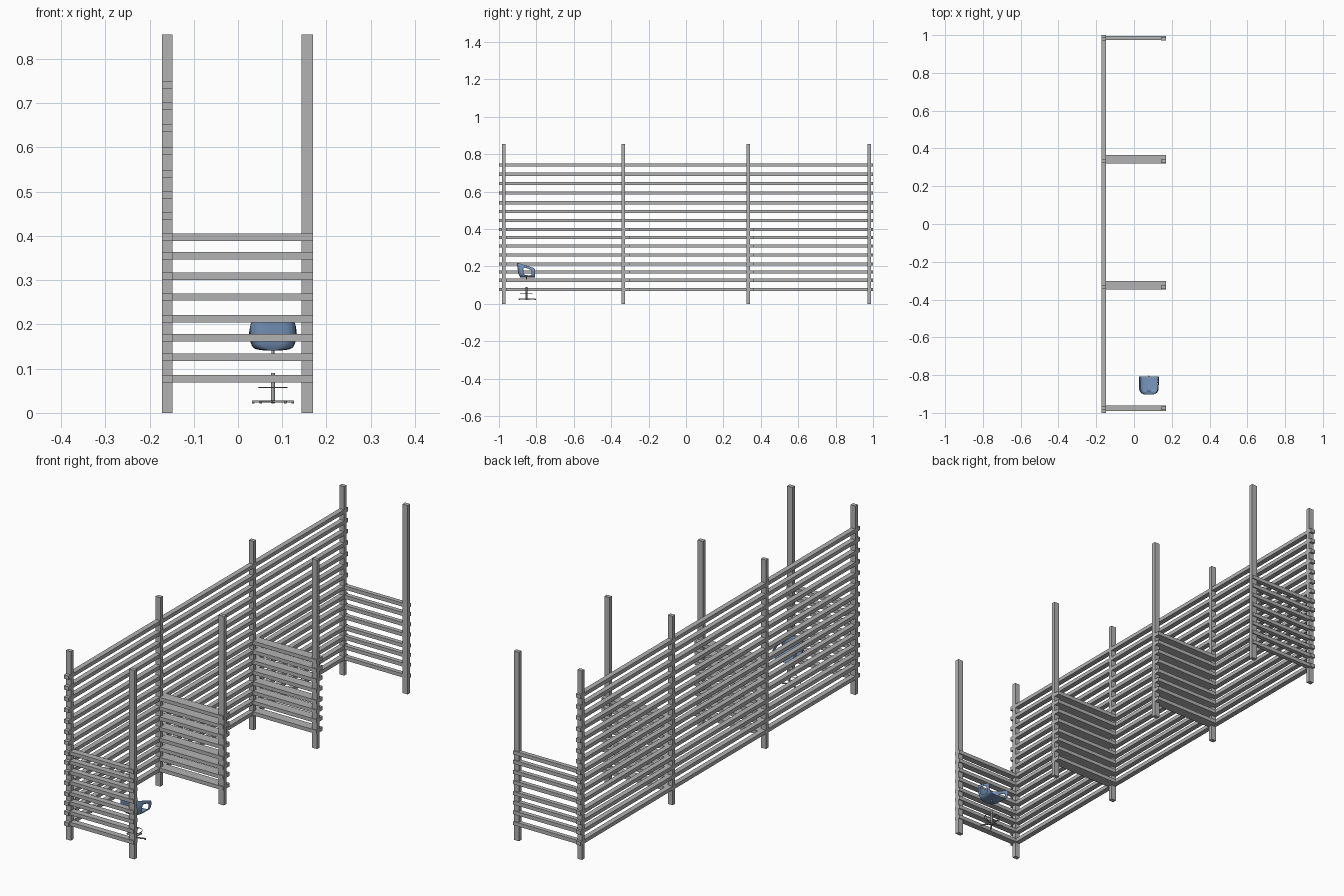
import bpy, bmesh, math
from mathutils import Vector

if "Cube" in bpy.data.objects:
    bpy.data.objects.remove(bpy.data.objects["Cube"])


def material(name, rgb):
    m = bpy.data.materials.new(name)
    m.diffuse_color = (*rgb, 1)
    m.use_nodes = True
    m.node_tree.nodes["Principled BSDF"].inputs["Base Color"].default_value = m.diffuse_color
    return m


GREY = material("grey timber", (0.45, 0.45, 0.45))
BLUE = material("blue plastic", (0.19, 0.31, 0.52))
METAL = material("grey metal", (0.40, 0.40, 0.40))


def finish(name, bm, mat):
    bmesh.ops.recalc_face_normals(bm, faces=bm.faces)
    me = bpy.data.meshes.new(name)
    bm.to_mesh(me)
    bm.free()
    me.materials.append(mat)
    ob = bpy.data.objects.new(name, me)
    bpy.context.collection.objects.link(ob)
    return ob


def box(name, x0, x1, y0, y1, z0, z1, mat=GREY):
    bm = bmesh.new()
    bmesh.ops.create_cube(bm, size=1)
    for v in bm.verts:
        v.co = Vector(((x0 + x1) / 2 + v.co.x * (x1 - x0),
                       (y0 + y1) / 2 + v.co.y * (y1 - y0),
                       (z0 + z1) / 2 + v.co.z * (z1 - z0)))
    return finish(name, bm, mat)


def cylinder(name, x, y, z0, z1, r, n=16):
    bm = bmesh.new()
    bmesh.ops.create_cone(bm, cap_ends=True, segments=n, radius1=r, radius2=r, depth=z1 - z0)
    bmesh.ops.translate(bm, verts=bm.verts, vec=(x, y, (z0 + z1) / 2))
    return finish(name, bm, METAL)


# posts in two rows
post_y = [-0.975, -0.335, 0.332, 0.980]
for y in post_y:
    box("back_post", -0.172, -0.148, y - 0.009, y + 0.009, 0, 0.855)
    box("front_post", 0.144, 0.170, y - 0.009, y + 0.009, 0, 0.855)

# long back wall slats
low = [0.077, 0.126, 0.170, 0.213, 0.262, 0.309, 0.355, 0.397]
high = [0.445, 0.493, 0.541, 0.592, 0.643, 0.693, 0.742]
for z in low + high:
    box("wall_slat", -0.1715, -0.1485, -1.0, 1.0, z - 0.0085, z + 0.0085)

# divider slats between the stalls
for y0, y1 in [(-0.989, -0.961), (-0.348, -0.301), (0.320, 0.364), (0.974, 0.994)]:
    for z in low:
        box("divider_slat", -0.1712, 0.1692, y0, y1, z - 0.0083, z + 0.0083)

# stool base: five legs, feet, foot ring, column
cx, cy = 0.079, -0.853
for i in range(5):
    a = math.radians(90 + 72 * i)
    leg = box("base_leg", 0, 0.049, -0.003, 0.003, 0.024, 0.028, METAL)
    leg.location = (cx, cy, 0)
    leg.rotation_euler.z = a
    cylinder("foot", cx + 0.047 * math.cos(a), cy + 0.047 * math.sin(a), 0.021, 0.027, 0.003, 8)
cylinder("column", cx, cy, 0.022, 0.090, 0.0045)
cylinder("seat_stub", cx, cy, 0.130, 0.147, 0.003)
bpy.ops.mesh.primitive_torus_add(major_radius=0.032, minor_radius=0.0015, major_segments=32,
                                 minor_segments=6, location=(cx, cy, 0.057))
ring = bpy.context.object
ring.name = "foot_ring"
ring.data.materials.append(METAL)
for i in range(3):
    spoke = box("ring_spoke", 0, 0.032, -0.0012, 0.0012, 0.0558, 0.0582, METAL)
    spoke.location = (cx, cy, 0)
    spoke.rotation_euler.z = math.radians(90 + 120 * i)

# seat shell: U-shaped wall rising from a pan, open toward +y, holes under the arms
half = [(1, -0.806), (1, -0.825), (1, -0.845), (1, -0.865), (0.93, -0.880), (0.70, -0.889), (0.35, -0.891)]
outline = [(-f, y) for f, y in half] + [(0, -0.891)] + [(f, y) for f, y in reversed(half)]
bm = bmesh.new()
rows = []
for k, s in enumerate([0, 0.18, 0.45, 0.75, 1]):
    row = []
    for f, y in outline:
        back = min(1, (-0.806 - y) / 0.085)
        top = 0.190 + 0.031 * back
        w = [0.038, 0.046, 0.051, 0.053, 0.051][k] - 0.008 * back * max(0, s - 0.6) / 0.4
        yy = y - 0.012 * s * back + (0.006 if k == 0 else 0) * back
        row.append(bm.verts.new((cx + f * w, yy, 0.142 + (top - 0.142) * s)))
    rows.append(row)
n = len(outline)
for k in range(4):
    for i in range(n - 1):
        if k in (1, 2) and i in (1, 2, n - 4, n - 3):
            continue
        bm.faces.new((rows[k][i], rows[k][i + 1], rows[k + 1][i + 1], rows[k + 1][i]))
for i in range(n // 2):
    a, b, c, d = rows[0][i], rows[0][i + 1], rows[0][n - 2 - i], rows[0][n - 1 - i]
    bm.faces.new((a, b, c, d) if b is not c else (a, b, d))
seat = finish("seat", bm, BLUE)
sol = seat.modifiers.new("thickness", 'SOLIDIFY')
sol.thickness = 0.004
sol.offset = 0
sub = seat.modifiers.new("smooth", 'SUBSURF')
sub.levels = sub.render_levels = 2
for p in seat.data.polygons:
    p.use_smooth = True
